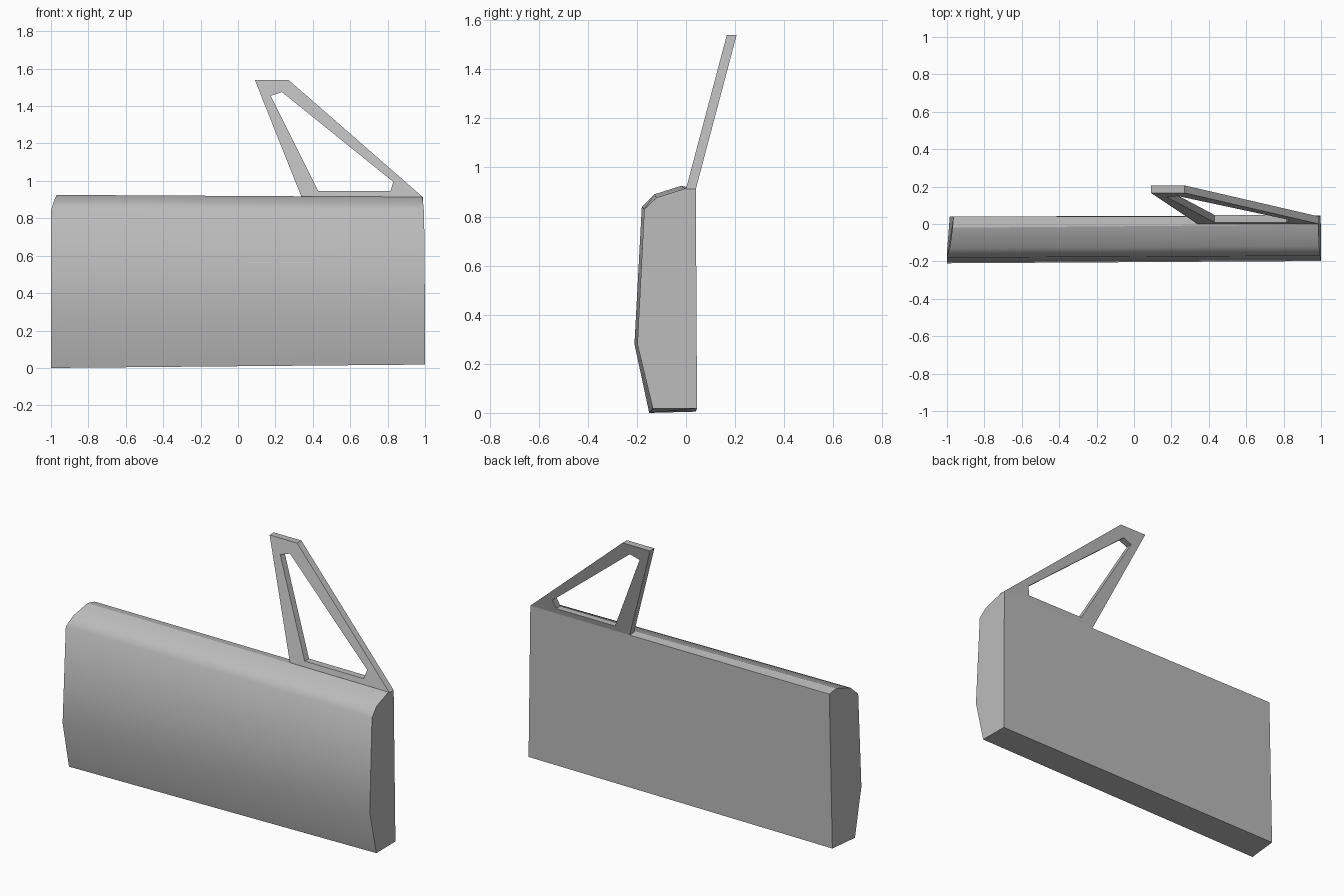
import bpy
import bmesh

cube = bpy.data.objects.get("Cube")
if cube:
    bpy.data.objects.remove(cube, do_unlink=True)

grey = bpy.data.materials.new("plain_grey")
grey.use_nodes = True
grey.diffuse_color = (0.5, 0.5, 0.5, 1)
grey.node_tree.nodes["Principled BSDF"].inputs["Base Color"].default_value = (0.5, 0.5, 0.5, 1)


def finish(bm, name):
    bmesh.ops.recalc_face_normals(bm, faces=bm.faces)
    mesh = bpy.data.meshes.new(name)
    bm.to_mesh(mesh)
    bm.free()
    mesh.materials.append(grey)
    obj = bpy.data.objects.new(name, mesh)
    bpy.context.collection.objects.link(obj)
    return obj


# Door panel: two slightly different end sections joined by a curved outer skin
right_end = [(0.985, -0.02, 0.925), (0.985, -0.13, 0.89), (1, -0.18, 0.84),
             (1, -0.21, 0.28), (1, -0.15, 0.0), (0.985, 0.04, 0.005), (0.965, 0.04, 0.912)]
left_end = [(0.985, -0.003, 0.914), (0.99, -0.12, 0.877), (0.995, -0.17, 0.83),
            (1, -0.198, 0.28), (1, -0.135, 0.018), (0.998, 0.045, 0.018), (0.99, 0.04, 0.912)]
right_end[0] = (0.97, -0.02, 0.925)

bm = bmesh.new()
a = [bm.verts.new((-x, y, z)) for x, y, z in right_end]
b = [bm.verts.new(p) for p in left_end]
count = len(a)
for i in range(count):
    j = (i + 1) % count
    face = bm.faces.new((a[i], a[j], b[j], b[i]))
    face.smooth = i < 4          # only the outer skin is rounded
bm.faces.new(a)
bm.faces.new(b)
finish(bm, "door_panel")

# Window frame: leaning triangular plate with an opening
outer = [(0.34, 0.912), (0.09, 1.54), (0.27, 1.54), (0.99, 0.912)]
opening = [(0.43, 0.945), (0.175, 1.455), (0.235, 1.475), (0.83, 0.995), (0.815, 0.945)]

bm = bmesh.new()
edges = []
for loop in (outer, opening):
    verts = [bm.verts.new((x, (z - 0.912) * 0.265, z)) for x, z in loop]
    edges += [bm.edges.new((v, verts[(i + 1) % len(verts)])) for i, v in enumerate(verts)]
bmesh.ops.triangle_fill(bm, edges=edges, use_beauty=True)
result = bmesh.ops.extrude_face_region(bm, geom=bm.faces[:], use_keep_orig=True)
moved = [g for g in result["geom"] if isinstance(g, bmesh.types.BMVert)]
bmesh.ops.translate(bm, verts=moved, vec=(0, 0.04, 0))
finish(bm, "window_frame")
